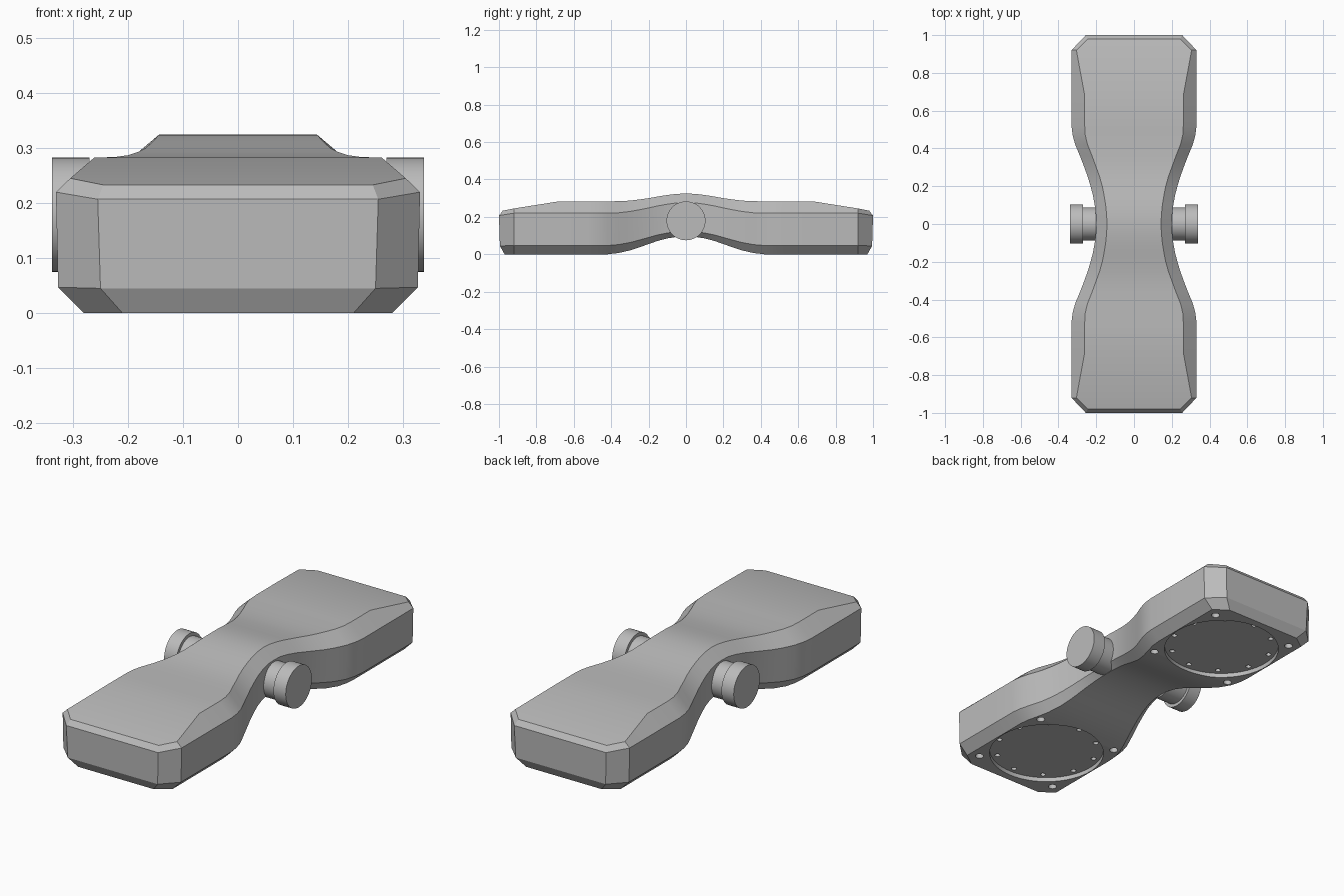
import bpy, bmesh, math
from mathutils import Matrix, Vector

cube = bpy.data.objects.get("Cube")
if cube:
    bpy.data.objects.remove(cube)

grey = bpy.data.materials.new("plain_grey")
grey.use_nodes = True
colour = (0.5, 0.5, 0.5, 1)
grey.diffuse_color = colour
grey.node_tree.nodes["Principled BSDF"].inputs["Base Color"].default_value = colour


def make_object(name, bm):
    bmesh.ops.recalc_face_normals(bm, faces=bm.faces)
    mesh = bpy.data.meshes.new(name)
    bm.to_mesh(mesh)
    bm.free()
    mesh.materials.append(grey)
    obj = bpy.data.objects.new(name, mesh)
    bpy.context.collection.objects.link(obj)
    return obj


def activate(obj):
    bpy.ops.object.select_all(action="DESELECT")
    obj.select_set(True)
    bpy.context.view_layer.objects.active = obj


def smooth(obj, degrees=25):
    activate(obj)
    bpy.ops.object.shade_smooth_by_angle(angle=math.radians(degrees))


def add_cylinder(bm, centre, radius, depth, sides, turn=Matrix()):
    bmesh.ops.create_cone(bm, cap_ends=True, segments=sides, radius1=radius, radius2=radius,
                          depth=depth, matrix=Matrix.Translation(centre) @ turn)


def cut(obj, cutter):
    cutter.hide_render = True
    mod = obj.modifiers.new("cut", "BOOLEAN")
    mod.operation = "DIFFERENCE"
    mod.solver = "EXACT"
    mod.object = cutter
    activate(obj)
    bpy.ops.object.modifier_apply(modifier=mod.name)
    bpy.data.objects.remove(cutter)


# Body stations from the waist outwards:
# y, bottom half width, side half width, top half width, then z of bottom, lower side, upper side, top
stations = [
    (0.00, 0.165, 0.200, 0.143, 0.095, 0.122, 0.276, 0.325),
    (0.05, 0.167, 0.202, 0.145, 0.093, 0.120, 0.275, 0.323),
    (0.10, 0.172, 0.208, 0.150, 0.085, 0.114, 0.268, 0.317),
    (0.15, 0.180, 0.217, 0.158, 0.072, 0.104, 0.259, 0.309),
    (0.20, 0.190, 0.230, 0.168, 0.055, 0.090, 0.248, 0.300),
    (0.25, 0.203, 0.245, 0.182, 0.037, 0.076, 0.238, 0.293),
    (0.30, 0.218, 0.263, 0.200, 0.021, 0.063, 0.229, 0.287),
    (0.36, 0.240, 0.286, 0.222, 0.007, 0.052, 0.222, 0.284),
    (0.42, 0.262, 0.311, 0.246, 0.000, 0.047, 0.220, 0.283),
    (0.47, 0.275, 0.325, 0.258, 0.000, 0.047, 0.220, 0.283),
    (0.52, 0.280, 0.331, 0.261, 0.000, 0.047, 0.220, 0.283),
    (0.68, 0.280, 0.331, 0.261, 0.000, 0.047, 0.220, 0.283),
    (0.92, 0.280, 0.331, 0.305, 0.000, 0.047, 0.220, 0.245),
]


def profile(points):
    """Half section from bottom to top, closed by its mirror image."""
    return points + [(-x, y, z) for x, y, z in reversed(points)]


half = []
for y, wb, ws, wt, zb, zl, zu, zt in stations:
    half.append(profile([(wb, y, zb), (ws - 0.004, y, zl), (ws, y, zu), (wt, y, zt)]))
half.append(profile([(0.21, 0.97, 0), (0.25, 0.995, 0.045), (0.255, 1, 0.207), (0.245, 0.98, 0.233)]))
rings = [[(x, -y, z) for x, y, z in ring] for ring in reversed(half[1:])] + half

bm = bmesh.new()
loops = [[bm.verts.new(p) for p in ring] for ring in rings]
for a, b in zip(loops, loops[1:]):
    for i in range(8):
        j = (i + 1) % 8
        bm.faces.new((a[i], a[j], b[j], b[i]))
# End faces with their upper and lower bevels
for end in (loops[0], loops[-1]):
    for i in range(3):
        bm.faces.new((end[i], end[i + 1], end[6 - i], end[7 - i]))
body = make_object("body", bm)

# Round recesses under both ends
PAD_Y, PAD_R, DEPTH = 0.657, 0.275, 0.022
bm = bmesh.new()
for s in (-1, 1):
    add_cylinder(bm, (0, s * PAD_Y, 0), PAD_R, DEPTH * 2, 64)
cut(body, make_object("recess_cutter", bm))

# Screw holes: a ring inside each recess and four at the corners
bm = bmesh.new()
for s in (-1, 1):
    for k in range(10):
        a = math.tau * (k + 0.5) / 10
        add_cylinder(bm, (0.245 * math.cos(a), s * PAD_Y + 0.245 * math.sin(a), DEPTH), 0.013, 0.04, 12)
    for dx in (-0.23, 0.23):
        for dy in (-0.23, 0.23):
            add_cylinder(bm, (dx, s * PAD_Y + dy, 0), 0.02, 0.08, 16)
cut(body, make_object("hole_cutter", bm))
smooth(body)

# Side knobs on short shafts
sideways = Matrix.Rotation(math.pi / 2, 4, "Y")
for side, name in ((1, "left"), (-1, "right")):
    for part, x0, x1, radius in (("shaft", 0.17, 0.275, 0.088), ("knob", 0.27, 0.338, 0.104)):
        bm = bmesh.new()
        add_cylinder(bm, Vector((side * (x0 + x1) / 2, 0, 0.179)), radius, x1 - x0, 48, sideways)
        smooth(make_object(f"{name}_{part}", bm))
